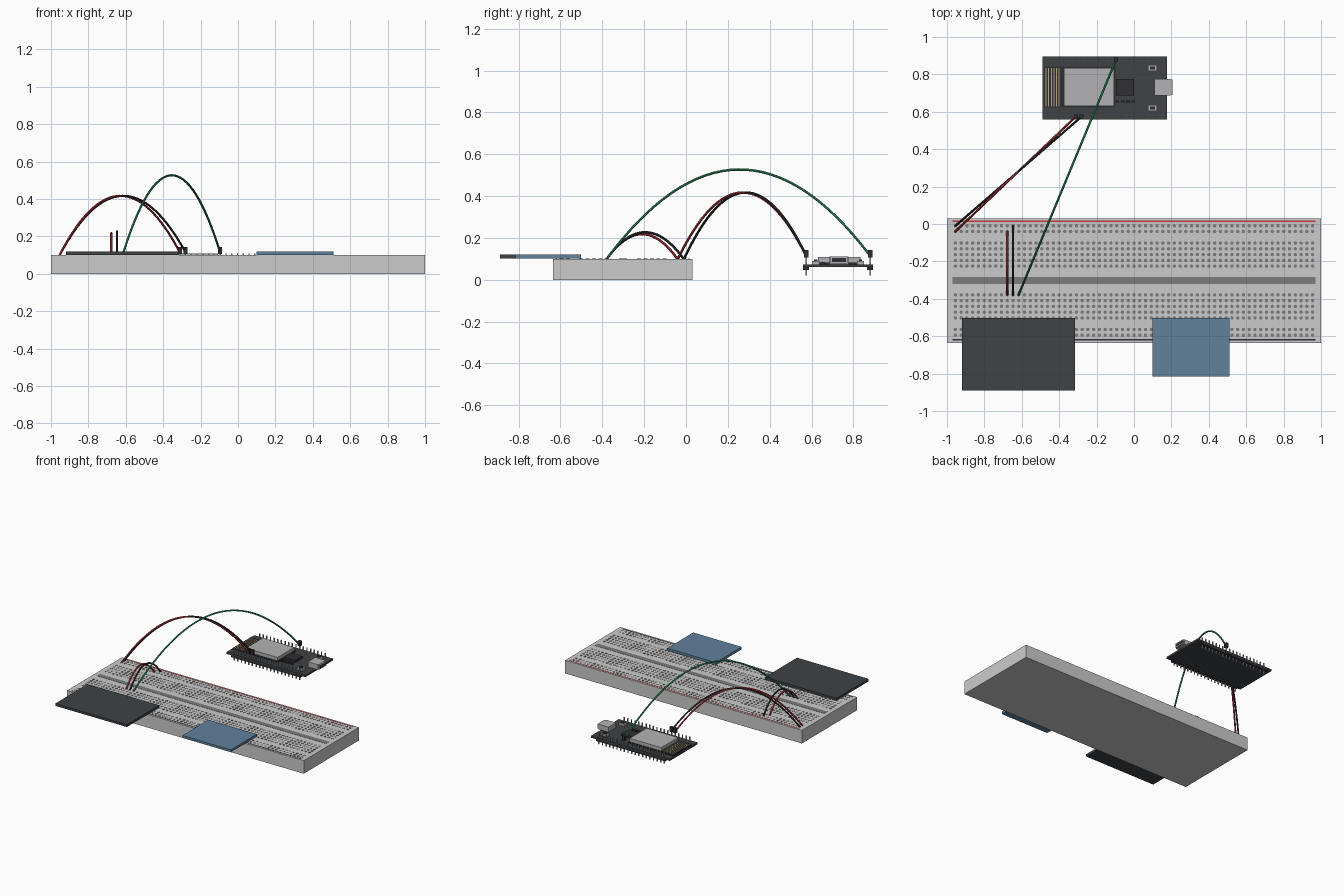
import bpy, bmesh
from mathutils import Matrix, Vector

if "Cube" in bpy.data.objects:
    bpy.data.objects.remove(bpy.data.objects["Cube"])

P = 0.0308      # contact pitch
CY = -0.302     # breadboard centre line
BX = -0.157     # controller centre x
BY = 0.727      # controller centre y


def mat(name, rgb):
    m = bpy.data.materials.new(name)
    m.diffuse_color = (*rgb, 1)
    m.use_nodes = True
    m.node_tree.nodes["Principled BSDF"].inputs["Base Color"].default_value = m.diffuse_color
    return m


DARK = mat("dark", (0.03, 0.03, 0.035))
PCB = mat("circuit_black", (0.05, 0.055, 0.06))
BLUE = mat("screen_blue", (0.12, 0.22, 0.33))
METAL = mat("metal", (0.45, 0.45, 0.46))
RED = mat("red", (0.6, 0.04, 0.05))
GREEN = mat("green", (0.04, 0.35, 0.16))
WHITE = mat("off_white", (0.65, 0.65, 0.62))
GREY = mat("slot_grey", (0.2, 0.2, 0.2))
GOLD = mat("gold", (0.5, 0.4, 0.2))


def finish(name, bm, material):
    me = bpy.data.meshes.new(name)
    bm.to_mesh(me)
    bm.free()
    ob = bpy.data.objects.new(name, me)
    bpy.context.collection.objects.link(ob)
    me.materials.append(material)
    return ob


def boxes(name, spans, material):
    """One object made of boxes given as (x0, x1, y0, y1, z0, z1)."""
    bm = bmesh.new()
    for x0, x1, y0, y1, z0, z1 in spans:
        m = Matrix.Translation(((x0 + x1) / 2, (y0 + y1) / 2, (z0 + z1) / 2))
        m = m @ Matrix.Diagonal((x1 - x0, y1 - y0, z1 - z0, 1))
        bmesh.ops.create_cube(bm, size=1, matrix=m)
    return finish(name, bm, material)


def block(x, y, w, d, z0, z1):
    return (x - w / 2, x + w / 2, y - d / 2, y + d / 2, z0, z1)


# Breadboard body, centre channel and rail stripes
boxes("breadboard", [(-1, 1, -0.635, 0.03, 0, 0.1)], WHITE)
boxes("centre_channel", [block(0, CY, 1.94, 0.038, 0.09, 0.1012)], GREY)
for label, s, m in (("back", 1, RED), ("front", -1, DARK)):
    boxes(label + "_rail_stripe",
          [block(0, CY + s * 0.317, 1.94, 0.006, 0.09, 0.1012)], m)

# Contact holes: five rows and two rail rows each side of the channel
bm = bmesh.new()
rows = [0.077 + P * i for i in range(5)] + [0.262, 0.292]
for s in (-1, 1):
    for r in rows:
        for c in range(-31, 32):
            bmesh.ops.create_cone(
                bm, cap_ends=True, segments=8, radius1=0.0095, radius2=0.0095,
                depth=0.006,
                matrix=Matrix.Translation((c * P, CY + s * r, 0.0985)))
finish("contact_holes", bm, GREY)

# Flat modules overhanging the front edge
boxes("dark_module", [(-0.92, -0.315, -0.89, -0.502, 0.102, 0.12)], PCB)
boxes("blue_module", [(0.10, 0.51, -0.815, -0.502, 0.102, 0.12)], BLUE)

# Controller board with header strips and pins
boxes("controller_board", [(-0.49, 0.176, 0.56, 0.895, 0.06, 0.074)], PCB)
sides = [BY - 0.153, BY + 0.153]
boxes("header_strips", [block(BX, y, 19 * P, 0.028, 0.046, 0.06) for y in sides], DARK)
boxes("header_pins", [block(BX + c * P, y, 0.007, 0.007, 0.02, 0.108)
                      for y in sides for c in range(-9, 10)], METAL)

# Radio module, antenna, shield, chip
boxes("radio_board", [(-0.482, -0.1, 0.622, 0.842, 0.074, 0.082)], DARK)
boxes("antenna_lines", [block(-0.47 + 0.014 * i, 0.732, 0.005, 0.205, 0.08, 0.084)
                        for i in range(6)], GOLD)
boxes("shield_can", [(-0.375, -0.108, 0.63, 0.834, 0.082, 0.108)], METAL)
boxes("chip", [(-0.095, 0.0, 0.688, 0.775, 0.074, 0.092)], DARK)
boxes("small_parts", [block(-0.09 + 0.029 * i, 0.655, 0.019, 0.013, 0.074, 0.084)
                      for i in range(4)], DARK)

# Socket with flared mouth and dark opening
boxes("socket_shell", [(0.11, 0.196, 0.686, 0.776, 0.074, 0.112),
                       (0.196, 0.206, 0.69, 0.772, 0.077, 0.11)], METAL)
boxes("socket_opening", [(0.2, 0.207, 0.697, 0.765, 0.084, 0.103)], DARK)

# Push buttons
boxes("button_bases", [block(0.099, BY + s * 0.107, 0.05, 0.034, 0.074, 0.09)
                       for s in (-1, 1)], METAL)
boxes("button_caps", [block(0.099, BY + s * 0.107, 0.026, 0.016, 0.09, 0.097)
                      for s in (-1, 1)], DARK)


# Arched jumper wires
def wire(name, a, b, peak, material):
    a, b = Vector(a), Vector(b)
    cu = bpy.data.curves.new(name, "CURVE")
    cu.dimensions = "3D"
    cu.bevel_depth = 0.006
    cu.bevel_resolution = 2
    cu.use_fill_caps = True
    sp = cu.splines.new("POLY")
    n = 32
    sp.points.add(n)
    for i in range(n + 1):
        t = i / n
        p = a.lerp(b, t)
        p.z += 4 * (peak - (a.z + b.z) / 2) * t * (1 - t)
        sp.points[i].co = (*p, 1)
    cu.materials.append(material)
    ob = bpy.data.objects.new(name, cu)
    bpy.context.collection.objects.link(ob)
    bpy.ops.object.select_all(action="DESELECT")
    ob.select_set(True)
    bpy.context.view_layer.objects.active = ob
    bpy.ops.object.convert(target="MESH")
    bpy.ops.object.shade_smooth_by_angle()


pin_a, pin_b, pin_c = BX - 5 * P, BX - 4 * P, BX + 2 * P
wire("red_power_wire", (-0.955, -0.04, 0.098), (pin_a, sides[0], 0.115), 0.417, RED)
wire("black_ground_wire", (-0.955, -0.01, 0.098), (pin_b, sides[0], 0.115), 0.417, DARK)
wire("green_signal_wire", (-22 * P + 0.06, -0.38, 0.098), (pin_c, sides[1], 0.115), 0.527, GREEN)
wire("red_short_wire", (-22 * P, -0.04, 0.098), (-22 * P, -0.38, 0.098), 0.218, RED)
wire("black_short_wire", (-21 * P, -0.01, 0.098), (-21 * P, -0.38, 0.098), 0.227, DARK)

# Plug housings on the controller pins
boxes("wire_plugs", [block(x, y, 0.021, 0.021, 0.107, 0.143)
                     for x, y in ((pin_a, sides[0]), (pin_b, sides[0]), (pin_c, sides[1]))], DARK)
